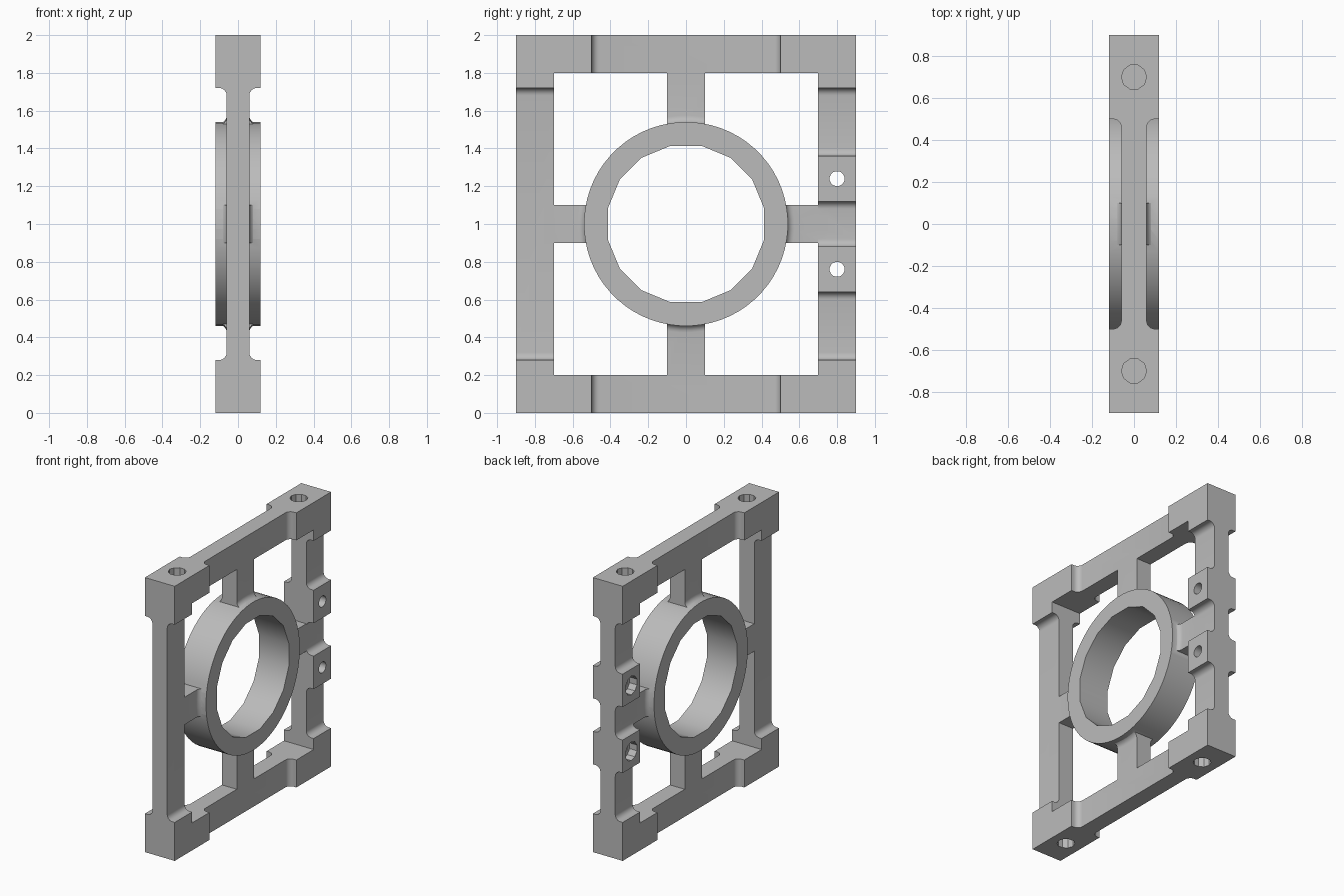
import bpy, bmesh, math
from mathutils import Matrix, Vector

if "Cube" in bpy.data.objects:
    bpy.data.objects.remove(bpy.data.objects["Cube"], do_unlink=True)

THICK, THIN, FILLET = 0.12, 0.06, 0.04
CENTRE = Vector((0, 0, 1))

grey = bpy.data.materials.new("plain grey")
grey.use_nodes = True
grey.diffuse_color = (0.5, 0.5, 0.5, 1)
grey.node_tree.nodes["Principled BSDF"].inputs["Base Color"].default_value = (0.5, 0.5, 0.5, 1)


def finish(name, bm):
    bmesh.ops.recalc_face_normals(bm, faces=bm.faces)
    mesh = bpy.data.meshes.new(name)
    bm.to_mesh(mesh)
    bm.free()
    mesh.materials.append(grey)
    ob = bpy.data.objects.new(name, mesh)
    bpy.context.collection.objects.link(ob)
    return ob


def box(name, lo, hi):
    bm = bmesh.new()
    lo, hi = Vector(lo), Vector(hi)
    size = Matrix.Diagonal((hi - lo).to_4d())
    bmesh.ops.create_cube(bm, size=1, matrix=Matrix.Translation((lo + hi) / 2) @ size)
    return finish(name, bm)


def cylinder(name, at, radius, depth, sides, axis):
    bm = bmesh.new()
    turn = Matrix.Rotation(math.pi / 2, 4, 'Y') if axis == 'X' else Matrix()
    spin = Matrix.Rotation(math.pi / sides, 4, 'Z')
    bmesh.ops.create_cone(bm, cap_ends=True, segments=sides, radius1=radius, radius2=radius,
                          depth=depth, matrix=Matrix.Translation(at) @ turn @ spin)
    return finish(name, bm)


def combine(ob, others, operation):
    for other in others:
        mod = ob.modifiers.new("join", 'BOOLEAN')
        mod.operation, mod.solver, mod.object = operation, 'EXACT', other
        bpy.context.view_layer.objects.active = ob
        bpy.ops.object.modifier_apply(modifier=mod.name)
        bpy.data.objects.remove(other, do_unlink=True)
    return ob


def fillet(edge, direction):
    """Half-thickness along a concave fillet, from a thick edge out to the thin web."""
    pts = [(edge, THICK)]
    for i in range(7):
        a = math.pi / 2 * i / 6
        pts.append((edge + direction * FILLET * (1 - math.cos(a)),
                    THIN + FILLET * (1 - math.sin(a))))
    return pts


def bar(name, thick_spans, along, start, width):
    """Bar along Y or Z, thick over the given spans and thin between them."""
    half = []
    for i, (a, b) in enumerate(thick_spans):
        half += [(a, THICK)] if i == 0 else fillet(a, -1)[::-1]
        half += [(b, THICK)] if i == len(thick_spans) - 1 else fillet(b, 1)
    outline = half + [(t, -x) for t, x in reversed(half)]
    bm = bmesh.new()
    place = (lambda t, x: (x, start, t)) if along == 'Z' else (lambda t, x: (x, t, start))
    face = bm.faces.new([bm.verts.new(place(t, x)) for t, x in outline])
    out = bmesh.ops.extrude_face_region(bm, geom=[face])["geom"]
    shift = (0, width, 0) if along == 'Z' else (0, 0, width)
    bmesh.ops.translate(bm, vec=shift, verts=[v for v in out if isinstance(v, bmesh.types.BMVert)])
    return finish(name, bm)


def lathe(name, inner, half, sides):
    """Disc around the X axis: half-thickness profile with an inner bore."""
    outline = [(inner, THICK)] + half
    outline += [(r, -x) for r, x in reversed(outline)]
    bm = bmesh.new()
    rings = []
    for i in range(sides):
        a = math.tau * (i + 0.5) / sides
        rings.append([bm.verts.new(CENTRE + Vector((x, r * math.sin(a), r * math.cos(a))))
                      for r, x in outline])
    n = len(outline)
    for i in range(sides):
        p, q = rings[i], rings[(i + 1) % sides]
        for j in range(n):
            k = (j + 1) % n
            bm.faces.new((p[j], p[k], q[k], q[j]))
    return finish(name, bm)


# Cross-shaped spokes, flared where they meet the ring
spokes = lathe("spokes", 0.48, fillet(0.535, 1) + [(0.95, THIN)], 64)
cross = box("cross_upright", (-0.3, -0.1, 0.15), (0.3, 0.1, 1.85))
combine(cross, [box("cross_level", (-0.3, -0.75, 0.9), (0.3, 0.75, 1.1))], 'UNION')
combine(spokes, [cross], 'INTERSECT')

# Outer frame bars with thick corners and clamp blocks on one upright
ends = [(0, 0.28), (1.72, 2)]
clamps = [(0.64, 0.88), (1.12, 1.36)]
level = [(-0.9, -0.5), (0.5, 0.9)]
frame = bar("bracket_frame", ends, 'Z', -0.9, 0.2)
combine(frame, [
    bar("clamp_upright", [ends[0]] + clamps + [ends[1]], 'Z', 0.7, 0.2),
    bar("bottom_rail", level, 'Y', 0, 0.2),
    bar("top_rail", level, 'Y', 1.8, 0.2),
    spokes], 'UNION')

# Central ring
ring = cylinder("ring", CENTRE, 0.54, 2 * THICK, 64, 'X')
combine(frame, [ring], 'UNION')
combine(frame, [cylinder("bore", CENTRE, 0.422, 1, 16, 'X')], 'DIFFERENCE')

# Clamp bolt holes with a wider pocket on one side
for z in (0.76, 1.24):
    combine(frame, [cylinder("bolt_hole", (0, 0.8, z), 0.04, 1, 16, 'X'),
                    cylinder("bolt_pocket", (-0.12, 0.8, z), 0.068, 0.12, 10, 'X')], 'DIFFERENCE')

# Blind holes in the top and bottom rails
for y in (-0.7, 0.7):
    for z in (0, 2):
        combine(frame, [cylinder("rail_hole", (0, y, z), 0.06, 0.24, 10, 'Z')], 'DIFFERENCE')

bpy.ops.object.select_all(action='DESELECT')
frame.select_set(True)
bpy.context.view_layer.objects.active = frame
bpy.ops.object.shade_smooth_by_angle(angle=math.radians(30))
